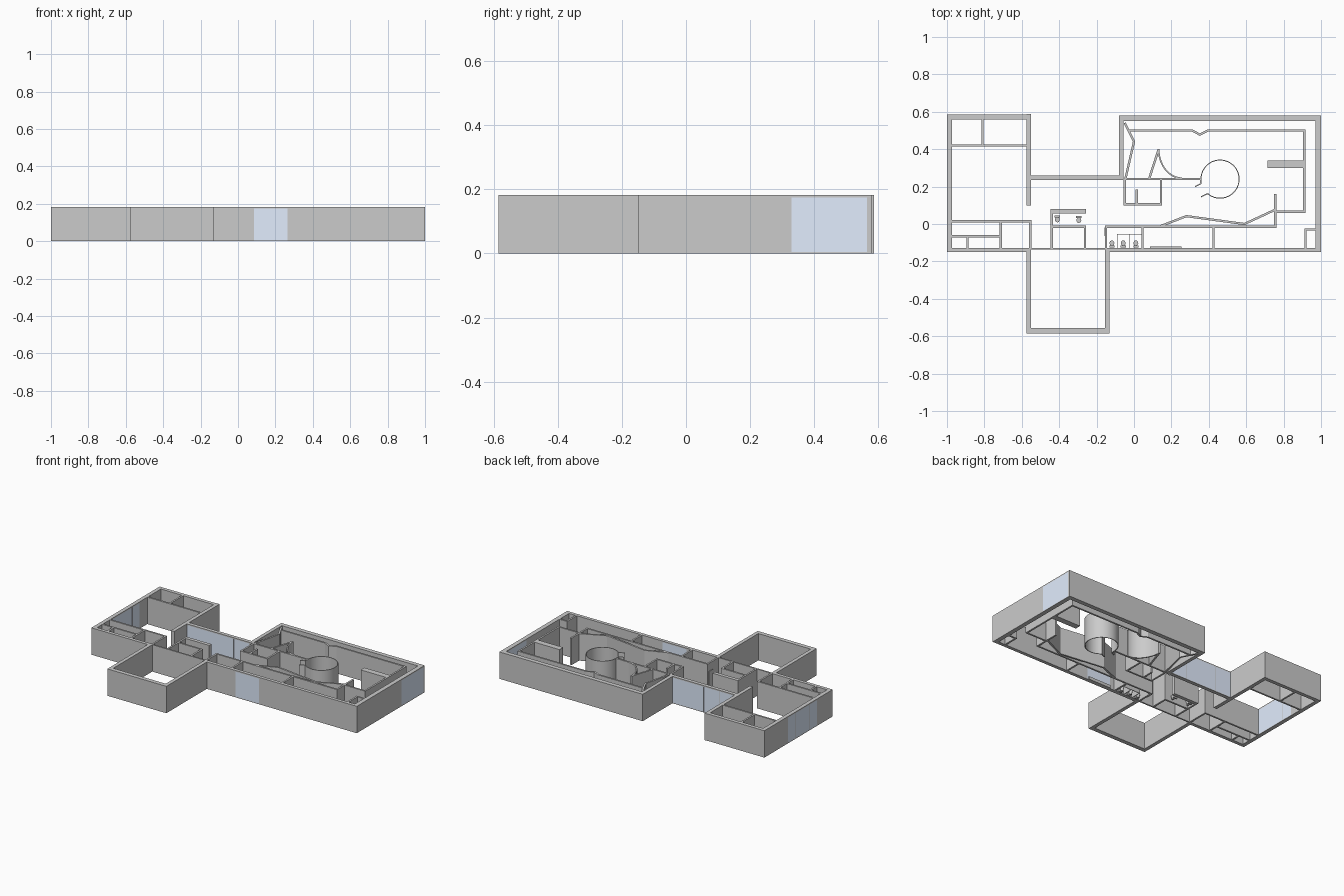
import bpy, bmesh, math
from mathutils import Vector

if "Cube" in bpy.data.objects:
    bpy.data.objects.remove(bpy.data.objects["Cube"])

H = 0.183   # wall height
T = 0.012   # partition thickness
glass_mat = bpy.data.materials.new("glass_blue")
glass_mat.diffuse_color = (0.76, 0.85, 1.0, 1)
glass_mat.use_nodes = True
glass_mat.node_tree.nodes["Principled BSDF"].inputs["Base Color"].default_value = glass_mat.diffuse_color


def finish(name, bm, mat=None):
    bmesh.ops.recalc_face_normals(bm, faces=bm.faces)
    me = bpy.data.meshes.new(name)
    bm.to_mesh(me)
    bm.free()
    ob = bpy.data.objects.new(name, me)
    bpy.context.collection.objects.link(ob)
    if mat:
        me.materials.append(mat)
    return ob


def box(name, x0, x1, y0, y1, z0=0, z1=H, mat=None):
    bm = bmesh.new()
    bmesh.ops.create_cube(bm, size=1)
    for v in bm.verts:
        v.co = ((x0 + x1) / 2 + v.co.x * (x1 - x0),
                (y0 + y1) / 2 + v.co.y * (y1 - y0),
                (z0 + z1) / 2 + v.co.z * (z1 - z0))
    return finish(name, bm, mat)


def wall(name, pts, t=T, h=H):
    """Mitred wall of thickness t along a centre line."""
    p = [Vector(q) for q in pts]
    dirs = [(b - a).normalized() for a, b in zip(p, p[1:])]
    bm = bmesh.new()
    rings = []
    for i, q in enumerate(p):
        n0 = dirs[max(i - 1, 0)].orthogonal()
        n1 = dirs[min(i, len(dirs) - 1)].orthogonal()
        m = (n0 + n1).normalized()
        m *= t / 2 / max(m.dot(n1), 0.3)
        a, b = q + m, q - m
        rings.append([bm.verts.new((c.x, c.y, z))
                      for c, z in ((a, 0), (b, 0), (b, h), (a, h))])
    for r, s in zip(rings, rings[1:]):
        for k in range(4):
            j = (k + 1) % 4
            bm.faces.new((r[k], r[j], s[j], s[k]))
    bm.faces.new(rings[0])
    bm.faces.new(rings[-1][::-1])
    return finish(name, bm)


def window(name, x0, x1, y0, y1, panes):
    """Glass between a sill and a lintel, with thin mullions along its length."""
    box(name + "_sill", x0, x1, y0, y1, 0, 0.005)
    box(name + "_glass", x0, x1, y0, y1, 0.005, H - 0.008, glass_mat)
    box(name + "_lintel", x0, x1, y0, y1, H - 0.008, H)
    e, w = 0.0004, 0.001
    for i in range(1, panes):
        f = i / panes
        if x1 - x0 > y1 - y0:
            c = x0 + f * (x1 - x0)
            box(name + "_mullion", c - w, c + w, y0 - e, y1 + e, 0.005, H - 0.008)
        else:
            c = y0 + f * (y1 - y0)
            box(name + "_mullion", x0 - e, x1 + e, c - w, c + w, 0.005, H - 0.008)


def toilet(x, y, s=1):
    """Cistern at the s side, rounded bowl towards the other side."""
    ys = sorted((y + s * 0.008, y + s * 0.018))
    box("toilet_cistern", x - 0.014, x + 0.014, ys[0], ys[1], 0, 0.045)
    bm = bmesh.new()
    bmesh.ops.create_cone(bm, cap_ends=True, segments=16, radius1=0.008,
                          radius2=0.013, depth=0.025)
    for v in bm.verts:
        v.co = (x + v.co.x, y - s * 0.005 + v.co.y * 1.1, 0.0125 + v.co.z)
    finish("toilet_bowl", bm)


# Outer walls
outer = {
    "west_wall_south": (-1, -0.973, -0.15, 0.02),
    "west_wall_north": (-1, -0.973, 0.33, 0.585),
    "west_wing_north_wall": (-0.973, -0.575, 0.56, 0.585),
    "west_wing_east_wall": (-0.575, -0.55, 0.10, 0.587),
    "west_wing_south_wall": (-0.973, -0.575, -0.15, -0.127),
    "south_room_west_wall": (-0.575, -0.55, -0.585, -0.127),
    "south_room_south_wall": (-0.55, -0.155, -0.585, -0.556),
    "south_room_east_wall": (-0.155, -0.13, -0.585, -0.137),
    "south_room_north_wall": (-0.55, -0.13, -0.137, -0.127),
    "east_wing_south_wall_a": (-0.13, 0.085, -0.15, -0.127),
    "east_wing_south_wall_b": (0.265, 0.97, -0.15, -0.127),
    "east_wall": (0.97, 1, -0.15, 0.33),
    "east_wall_corner": (0.97, 1, 0.565, 0.58),
    "east_wing_north_wall": (-0.055, 0.97, 0.55, 0.58),
    "east_wing_west_wall": (-0.08, -0.055, 0.235, 0.58),
}
for name, r in outer.items():
    box(name, *r)

# Window bands
window("corridor_window", -0.55, -0.08, 0.235, 0.26, 4)
window("front_window", 0.085, 0.265, -0.15, -0.127, 1)
window("east_window", 0.97, 1, 0.33, 0.565, 1)
window("west_window", -1, -0.973, 0.02, 0.33, 4)

# Straight partitions
partitions = {
    "west_wing_partition": [(-0.973, 0.42, -0.575, 0.42), (-0.81, 0.426, -0.81, 0.56),
                            (-0.973, 0.015, -0.549, 0.015), (-0.555, -0.127, -0.555, 0.009),
                            (-0.713, -0.127, -0.713, 0.009), (-0.973, -0.065, -0.719, -0.065),
                            (-0.89, -0.127, -0.89, -0.071)],
    "washroom_partition": [(-0.44, -0.127, -0.44, 0.056), (-0.434, -0.015, -0.256, -0.015),
                           (-0.262, -0.127, -0.262, -0.021)],
    "service_partition": [(-0.15, -0.127, -0.15, -0.021), (-0.156, -0.015, 0.749, -0.015),
                          (0.045, -0.127, 0.045, -0.021), (0.425, -0.127, 0.425, -0.021),
                          (0.917, -0.127, 0.917, -0.035), (0.911, -0.029, 0.97, -0.029)],
    "lobby_partition": [(-0.05, 0.10, -0.05, 0.234), (-0.044, 0.106, 0.139, 0.106),
                        (0.145, 0.10, 0.145, 0.234), (0.015, 0.112, 0.015, 0.185)],
    "gallery_partition": [(-0.055, 0.24, 0.355, 0.24), (0.755, -0.021, 0.755, 0.16),
                          (0.761, 0.066, 0.916, 0.066)],
}
for name, segs in partitions.items():
    for x0, y0, x1, y1 in segs:
        wall(name, [(x0, y0), (x1, y1)])
box("washroom_duct_wall", -0.446, -0.256, 0.056, 0.08)
box("gallery_thick_wall", 0.715, 0.904, 0.30, 0.34)

# Bent and curved gallery walls
wall("gallery_liner", [(-0.035, 0.5), (0.31, 0.5), (0.352, 0.478), (0.395, 0.5),
                       (0.91, 0.5), (0.91, 0.072)])
wall("zigzag_wall", [(-0.05, 0.54), (0.0, 0.44), (-0.045, 0.246)])
wall("folded_wall", [(0.14, -0.012), (0.28, 0.042), (0.59, 0.0), (0.752, 0.075)])
wall("fin_wall", [(0.082, 0.245), (0.132, 0.40)])
wall("curved_fin_wall", [(0.132 + 0.125 * (1 - math.cos(a)), 0.40 - 0.155 * math.sin(a))
                         for a in (i * math.pi / 24 for i in range(13))], 0.008)
wall("door_return_upper", [(0.357, 0.24), (0.357, 0.215), (0.327, 0.2)], 0.006)
wall("door_return_lower", [(0.358, 0.145), (0.398, 0.164)], 0.006)
drum = wall("round_room", [(0.46 + 0.102 * math.cos(a), 0.24 + 0.102 * math.sin(a))
                           for a in (math.radians(-128 + i * 308 / 48) for i in range(49))], 0.005)
for ob in (drum, bpy.data.objects["curved_fin_wall"]):
    bpy.context.view_layer.objects.active = ob
    bpy.ops.object.select_all(action='DESELECT')
    ob.select_set(True)
    bpy.ops.object.shade_smooth_by_angle()

# Washroom stalls and fixtures
for x in (-0.09, -0.025):
    wall("stall_divider", [(x, -0.127), (x, -0.057)], 0.003, 0.12)
wall("stall_front", [(-0.0915, -0.0555), (0.039, -0.0555)], 0.003, 0.12)
wall("service_door", [(-0.158, -0.065), (-0.158, -0.018)], 0.003, 0.13)
box("front_window_bench", 0.085, 0.255, -0.127, -0.12, 0, 0.02)
for x, y, s in ((-0.41, 0.028, 1), (-0.295, 0.025, 1), (-0.118, -0.107, -1),
                (-0.058, -0.107, -1), (0.01, -0.107, -1)):
    toilet(x, y, s)
